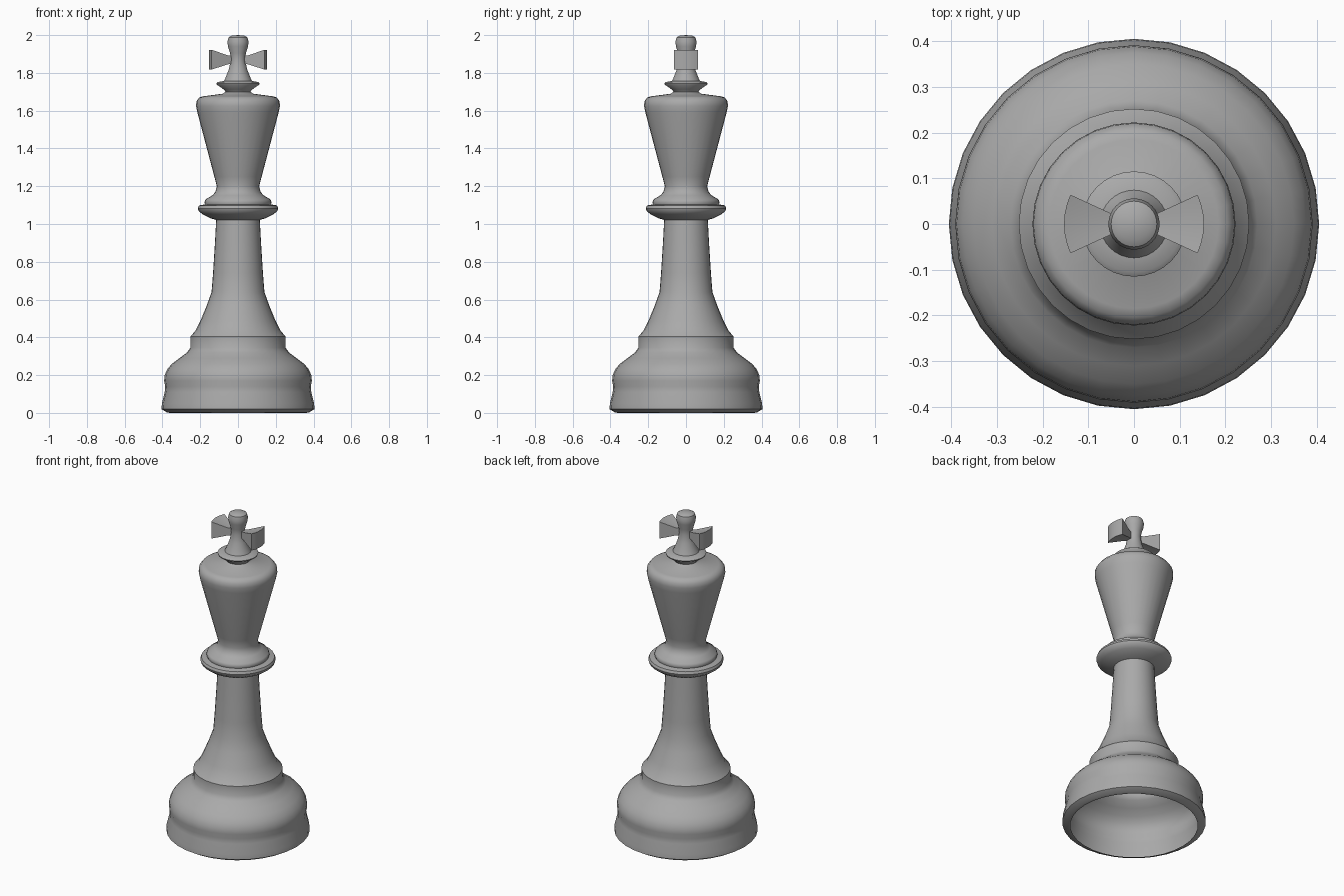
import bpy, bmesh, math
from mathutils import Matrix, Vector

if "Cube" in bpy.data.objects:
    bpy.data.objects.remove(bpy.data.objects["Cube"])

grey = bpy.data.materials.new("plain grey")
grey.diffuse_color = (0.4, 0.4, 0.4, 1)
grey.use_nodes = True
grey.node_tree.nodes["Principled BSDF"].inputs["Base Color"].default_value = grey.diffuse_color


def finish(name, bm, angle):
    bmesh.ops.remove_doubles(bm, verts=bm.verts, dist=1e-5)
    bmesh.ops.recalc_face_normals(bm, faces=bm.faces)
    me = bpy.data.meshes.new(name)
    bm.to_mesh(me)
    bm.free()
    me.materials.append(grey)
    ob = bpy.data.objects.new(name, me)
    bpy.context.collection.objects.link(ob)
    bpy.ops.object.select_all(action='DESELECT')
    ob.select_set(True)
    bpy.context.view_layer.objects.active = ob
    bpy.ops.object.shade_smooth_by_angle(angle=math.radians(angle))
    return ob


def revolve(name, profile, steps=32, angle=40):
    """Turn an (r, z) profile around the z axis."""
    bm = bmesh.new()
    vs = [bm.verts.new((r, 0, z)) for r, z in profile]
    es = [bm.edges.new(p) for p in zip(vs, vs[1:])]
    bmesh.ops.spin(bm, geom=vs + es, cent=(0, 0, 0), axis=(0, 0, 1),
                   angle=2 * math.pi, steps=steps)
    ob = finish(name, bm, angle)
    # make sure the open shell faces outward
    me = ob.data
    side = sum(p.area * p.normal.dot(Vector((p.center.x, p.center.y, 0))) for p in me.polygons)
    if side < 0:
        me.flip_normals()
    return ob


# Hollow base, collar and stem
revolve("base_and_stem", [
    (.36, 0), (.375, .002), (.405, .02), (.403, .05), (.388, .11), (.385, .14),
    (.391, .17), (.388, .20), (.375, .23), (.35, .26), (.31, .29), (.27, .32),
    (.252, .345), (.252, .405), (.225, .435), (.20, .485), (.165, .57), (.14, .64),
    (.132, .74), (.122, .90), (.115, 1.03)])

# Ringed flange with tapered head
revolve("flange_and_head", [
    (.11, 1.02), (.145, 1.03), (.185, 1.05), (.208, 1.068), (.213, 1.083), (.207, 1.098),
    (.175, 1.104), (.178, 1.115), (.172, 1.13), (.135, 1.152), (.12, 1.17), (.112, 1.20),
    (.125, 1.25), (.215, 1.59), (.222, 1.625), (.220, 1.65), (.205, 1.67), (.185, 1.676),
    (.08, 1.69), (.066, 1.70)])

# Small dish and finial on top
revolve("dish_and_finial", [
    (.085, 1.686), (.066, 1.70), (.075, 1.712), (.113, 1.738), (.115, 1.745), (.105, 1.752),
    (.074, 1.757), (.068, 1.77), (.048, 1.82), (.038, 1.87), (.042, 1.905),
    (.053, 1.94), (.056, 1.965), (.05, 1.988), (.035, 1.997), (0, 2.0)])

# Two flared cross arms, each a wedge swept about the centre
bm = bmesh.new()
half, n = math.radians(24.7), 6
for start in (0, math.pi):
    rings = []
    for i in range(n + 1):
        a = start - half + 2 * half * i / n
        rings.append([bm.verts.new((r * math.cos(a), r * math.sin(a), z)) for r, z in
                      [(.02, 1.85), (.06, 1.845), (.153, 1.818), (.153, 1.922), (.06, 1.893), (.02, 1.89)]])
    for a, b in zip(rings, rings[1:]):
        for k in range(6):
            bm.faces.new((a[k], a[(k + 1) % 6], b[(k + 1) % 6], b[k]))
    bm.faces.new(rings[0])
    bm.faces.new(rings[-1])
finish("cross_arms", bm, 30)
